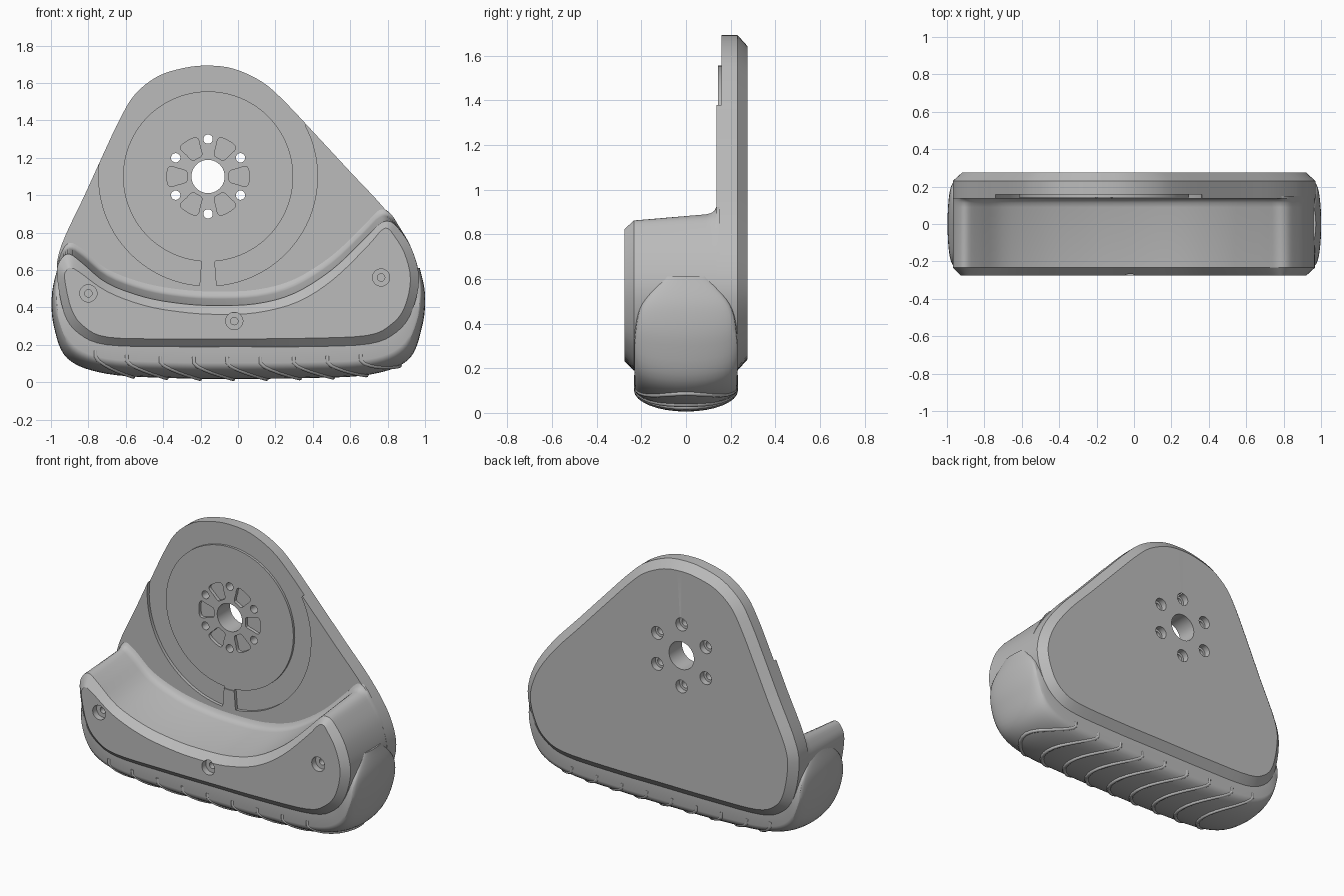
import bpy, bmesh
from math import sin, cos, pi, radians
from mathutils import Vector

if "Cube" in bpy.data.objects:
    bpy.data.objects.remove(bpy.data.objects["Cube"])

grey = bpy.data.materials.new("plain grey")
grey.use_nodes = True
grey.diffuse_color = (0.5, 0.5, 0.5, 1)
grey.node_tree.nodes["Principled BSDF"].inputs["Base Color"].default_value = (0.5, 0.5, 0.5, 1)

HUB_X, HUB_Z = -0.16, 1.1


def spline(points, steps, closed=True):
    """Smooth curve through the control points."""
    pts = [Vector(p) for p in points]
    n = len(pts)
    pick = (lambda i: pts[i % n]) if closed else (lambda i: pts[max(0, min(n - 1, i))])
    out = []
    for i in range(n if closed else n - 1):
        a, b, c, d = (pick(i + k) for k in (-1, 0, 1, 2))
        for s in range(steps):
            t = s / steps
            out.append(b + ((c - a) * t + (2 * a - 5 * b + 4 * c - d) * t**2
                            + (3 * b - a - 3 * c + d) * t**3) / 2)
    return out if closed else out + [pts[-1]]


def section(outline, y, inset=0, lift=0):
    """Place an outline at depth y, shrunk by inset, raised by lift where weighted."""
    ring = []
    for i, p in enumerate(outline):
        t = outline[(i + 1) % len(outline)] - outline[i - 1]
        n = Vector((-t[1], t[0])).normalized() * inset
        rise = lift * max(0, p[2]) if lift else 0
        ring.append(Vector((p[0] + n.x, y, p[1] + n.y + rise)))
    return ring


def loft(name, rings):
    """Skin between closed rings and cap both ends, facing outwards."""
    bm = bmesh.new()
    rows = [[bm.verts.new(p) for p in ring] for ring in rings]
    n = len(rows[0])
    for a, b in zip(rows, rows[1:]):
        for i in range(n):
            bm.faces.new((a[i], a[(i + 1) % n], b[(i + 1) % n], b[i]))
    bm.faces.new(rows[0][::-1])
    bm.faces.new(rows[-1])
    if bm.calc_volume(signed=True) < 0:
        bmesh.ops.reverse_faces(bm, faces=bm.faces[:])
    mesh = bpy.data.meshes.new(name)
    bm.to_mesh(mesh)
    bm.free()
    mesh.materials.append(grey)
    obj = bpy.data.objects.new(name, mesh)
    bpy.context.collection.objects.link(obj)
    return obj


def activate(obj):
    bpy.ops.object.select_all(action='DESELECT')
    obj.select_set(True)
    bpy.context.view_layer.objects.active = obj


def smooth(obj, angle=28):
    activate(obj)
    bpy.ops.object.shade_smooth_by_angle(angle=radians(angle))


def carve(target, outline, y0, y1):
    """Cut a prism with the given outline out of the target."""
    cutter = loft("cutter", [section(outline, y0), section(outline, y1)])
    mod = target.modifiers.new("cut", 'BOOLEAN')
    mod.operation, mod.solver, mod.object = 'DIFFERENCE', 'EXACT', cutter
    activate(target)
    bpy.ops.object.modifier_apply(modifier=mod.name)
    bpy.data.objects.remove(cutter)


def circle(x, z, r, n=32):
    return [Vector((x + r * cos(2 * pi * i / n), z + r * sin(2 * pi * i / n))) for i in range(n)]


def polar(r, degrees):
    a = radians(degrees)
    return Vector((HUB_X + r * cos(a), HUB_Z + r * sin(a)))


# Back plate: rounded triangle with a chamfered rear edge
plate_outline = spline([
    (-.16, 1.693), (-.29, 1.68), (-.43, 1.635), (-.55, 1.54), (-.63, 1.41), (-.72, 1.22),
    (-.82, 1.0), (-.945, .73), (-.968, .57), (-.93, .37), (-.85, .26), (-.7, .2), (-.35, .19),
    (0, .19), (.35, .19), (.7, .205), (.85, .27), (.93, .38), (.97, .55), (.92, .73),
    (.79, .92), (.6, 1.125), (.41, 1.33), (.25, 1.5), (.13, 1.605), (-.02, 1.675)], 4)
plate = loft("back_plate", [section(plate_outline, .137), section(plate_outline, .23),
                            section(plate_outline, .275, .05)])

# Ring channel, open at the top and interrupted by a web at the bottom
arc = [-85.5 + 351 * i / 96 for i in range(97)]
channel = [polar(.72 if 30 < a < 169 else .585, a) for a in arc]
channel += [polar(.455, a) for a in reversed(arc)]
carve(plate, channel, .1, .158)
carve(plate, circle(HUB_X, HUB_Z, .465, 64), .1, .143)

# Hub bore, bolt holes with rear counterbores, and shallow wedge pockets
carve(plate, circle(HUB_X, HUB_Z, .089, 40), 0, .4)
for k in range(6):
    bolt = polar(.2, 90 + 60 * k)
    carve(plate, circle(*bolt, .025, 20), 0, .4)
    carve(plate, circle(*bolt, .041, 24), .235, .4)
    corners = [polar(r, 60 * k + d) for r, d in
               ((.12, -14), (.165, -15), (.208, -15), (.22, -8), (.22, 8),
                (.208, 15), (.165, 15), (.12, 14), (.113, 0))]
    carve(plate, spline(corners, 3), .1, .165)
smooth(plate)

# Crescent body: third value says how far the upper edge rises towards the plate
crescent = spline([
    (-.9, .685, .8), (-.945, .66, .4), (-.968, .58, 0), (-.93, .37, 0), (-.85, .26, 0),
    (-.7, .2, 0), (-.35, .19, 0), (0, .19, 0), (.35, .19, 0), (.7, .205, 0), (.85, .27, 0),
    (.93, .38, 0), (.968, .55, 0), (.93, .71, 0), (.86, .82, .2), (.81, .86, .6),
    (.755, .845, 1), (.67, .76, 1), (.5, .6, 1), (.3, .475, 1), (.1, .42, 1),
    (-.12, .41, 1), (-.3, .42, 1), (-.5, .455, 1), (-.7, .53, 1), (-.83, .635, 1)], 4)
front_face = spline([
    (-.895, .612), (-.915, .6), (-.927, .555), (-.89, .39), (-.82, .295), (-.69, .24),
    (-.35, .232), (0, .232), (.35, .235), (.69, .25), (.82, .31), (.89, .4), (.922, .55),
    (.89, .69), (.83, .79), (.8, .822), (.765, .81), (.69, .725), (.51, .55), (.32, .43),
    (.1, .372), (-.12, .363), (-.3, .375), (-.5, .41), (-.7, .485), (-.85, .59)], 4)
body = loft("crescent_body", [section(front_face, -.275)] + [
    section(crescent, y, 0, lift) for y, lift in (
        (-.233, 0), (.09, .035), (.113, .042), (.128, .055), (.137, .075), (.15, .078))])

# Recessed screw seats on the front
for x, z in ((-.8, .475), (-.02, .327), (.765, .56)):
    carve(body, circle(x, z, .046, 28), -.4, -.235)
    carve(body, circle(x, z, .02, 20), -.4, -.17)
smooth(body)

# Foot pad: inner edge, outer edge and half width along its length
inner = spline([(-.935, .61), (-.94, .5), (-.91, .38), (-.83, .28), (-.7, .225), (-.35, .21),
                (0, .21), (.35, .21), (.7, .225), (.83, .29), (.91, .39), (.94, .5),
                (.935, .61)], 6, False)
outer = spline([(-.965, .61, .09), (-.995, .47, .195), (-.985, .3, .228), (-.91, .125, .23),
                (-.7, .045, .23), (-.35, .022, .23), (0, .018, .23), (.35, .022, .23),
                (.7, .04, .23), (.91, .12, .23), (.985, .3, .228), (1, .47, .195),
                (.972, .61, .09)], 6, False)


def pad_point(i, o, a):
    p = i.lerp(Vector(o[:2]), .55 + .45 * cos(a))
    return Vector((p.x, o[2] * sin(a), p.y))


angles = [-pi / 2 + pi * k / 16 for k in range(17)]
rings = []
for i, o in zip(inner, outer):
    ring = [pad_point(i, o, a) for a in angles]
    rings.append([Vector((i.x, -o[2], i.y))] + ring + [Vector((i.x, o[2], i.y))])
smooth(loft("foot_pad", rings))


def pad_at(x, a):
    """Point on the underside of the pad at a given x."""
    for k in range(12, len(outer) - 13):
        if outer[k].x <= x <= outer[k + 1].x:
            t = (x - outer[k].x) / (outer[k + 1].x - outer[k].x)
            return pad_point(inner[k].lerp(inner[k + 1], t), outer[k].lerp(outer[k + 1], t), a)


# Curved chevron tread ribs wrapped around the underside
for k in range(9):
    start = -.77 + .178 * k
    path = [pad_at(start + .21 * max(0, cos(a)) ** 1.5, a) for a in angles]
    top = [Vector((path[0].x, y, path[0].z + .03)) for y in (-.23, .23)]
    path = [Vector((p.x, p.y * .965, p.z)) for p in [top[0]] + path + [top[1]]]
    tube = []
    for j, p in enumerate(path):
        t = (path[min(j + 1, len(path) - 1)] - path[max(j - 1, 0)]).normalized()
        side = t.cross(Vector((0, -p.y, .25 - p.z))).normalized()
        up = side.cross(t)
        tube.append([p + (side * cos(q * pi / 4) + up * sin(q * pi / 4)) * .012
                     for q in range(8)])
    smooth(loft("tread_rib", tube), 50)
